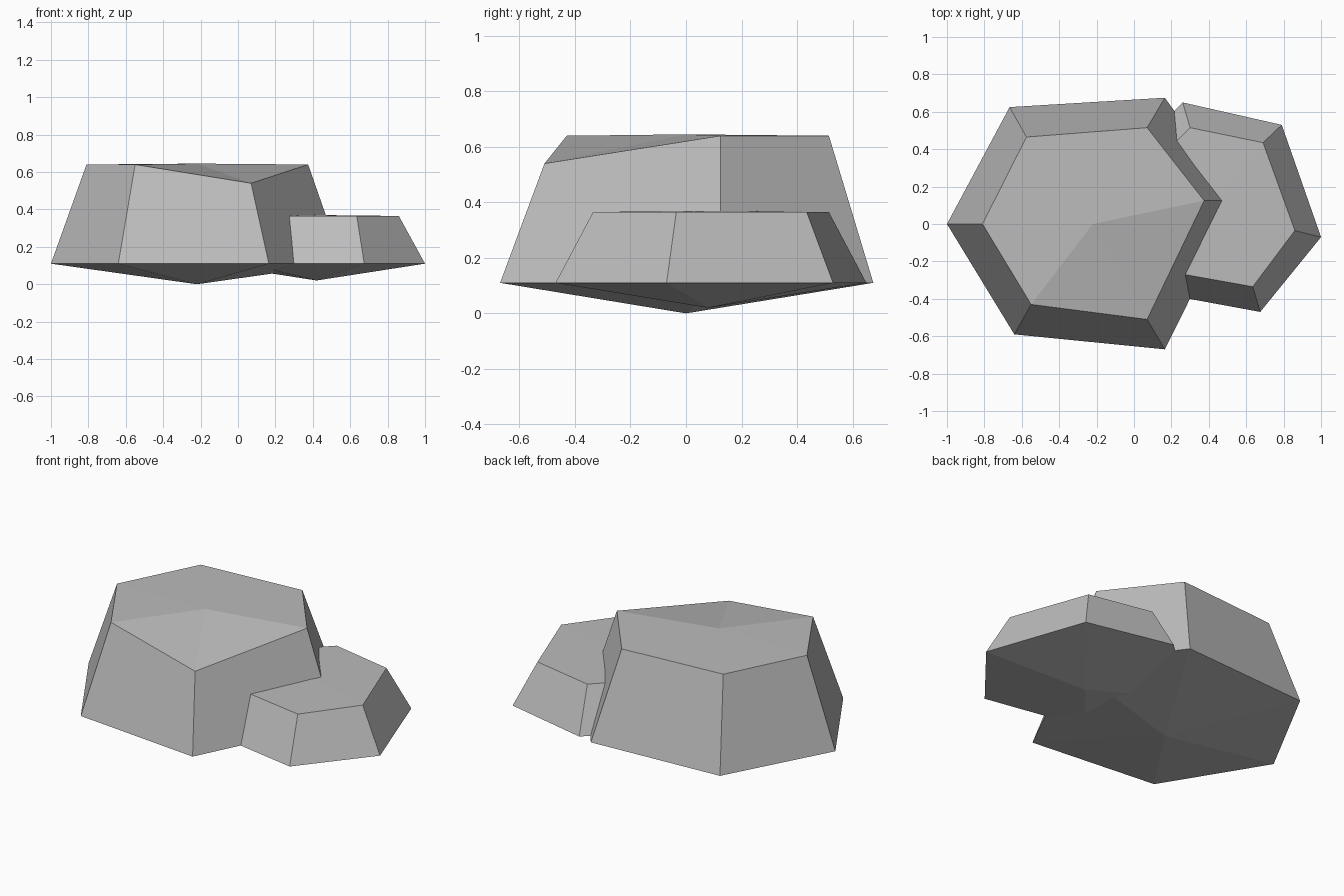
import bpy
import bmesh

if "Cube" in bpy.data.objects:
    bpy.data.objects.remove(bpy.data.objects["Cube"], do_unlink=True)

# Stone colour
stone = bpy.data.materials.new("stone_grey")
stone.use_nodes = True
GREY = (0.5, 0.5, 0.5, 1.0)
stone.diffuse_color = GREY
shader = stone.node_tree.nodes["Principled BSDF"]
shader.inputs["Base Color"].default_value = GREY
shader.inputs["Roughness"].default_value = 0.9


def make_rock(name, base_ring, base_z, top_ring, base_tip, top_tip):
    """Faceted rock: tapered sides, fanned top and shallow pointed underside."""
    bm = bmesh.new()
    low = [bm.verts.new((x, y, base_z)) for x, y in base_ring]
    high = [bm.verts.new(p) for p in top_ring]
    bottom, top = bm.verts.new(base_tip), bm.verts.new(top_tip)
    count = len(low)
    for i in range(count):
        j = (i + 1) % count
        bm.faces.new((low[i], low[j], high[j], high[i]))
        bm.faces.new((high[i], high[j], top))
        bm.faces.new((low[j], low[i], bottom))
    bmesh.ops.recalc_face_normals(bm, faces=bm.faces)
    mesh = bpy.data.meshes.new(name)
    bm.to_mesh(mesh)
    bm.free()
    mesh.materials.append(stone)
    rock = bpy.data.objects.new(name, mesh)
    bpy.context.collection.objects.link(rock)
    return rock


# Large rock, with its front right corner chipped lower
make_rock(
    "large_rock",
    [(-1, 0), (-0.64, -0.59), (0.165, -0.67), (0.56, 0.125), (0.165, 0.675), (-0.665, 0.625)],
    0.11,
    [(-0.81, 0, 0.64), (-0.55, -0.43, 0.64), (0.07, -0.51, 0.54),
     (0.375, 0.125, 0.64), (0.07, 0.515, 0.64), (-0.575, 0.465, 0.64)],
    (-0.22, 0, 0), (-0.22, 0, 0.645))

# Small rock, partly buried in the large one
make_rock(
    "small_rock",
    [(-0.16, 0.23), (0.05, -0.355), (0.675, -0.47), (1, -0.07), (0.79, 0.53), (0.26, 0.65)],
    0.11,
    [(x, y, 0.365) for x, y in
     [(-0.02, 0.195), (0.13, -0.245), (0.635, -0.335), (0.86, -0.035), (0.69, 0.435), (0.3, 0.515)]],
    (0.42, 0.08, 0.02), (0.42, 0.08, 0.37))
